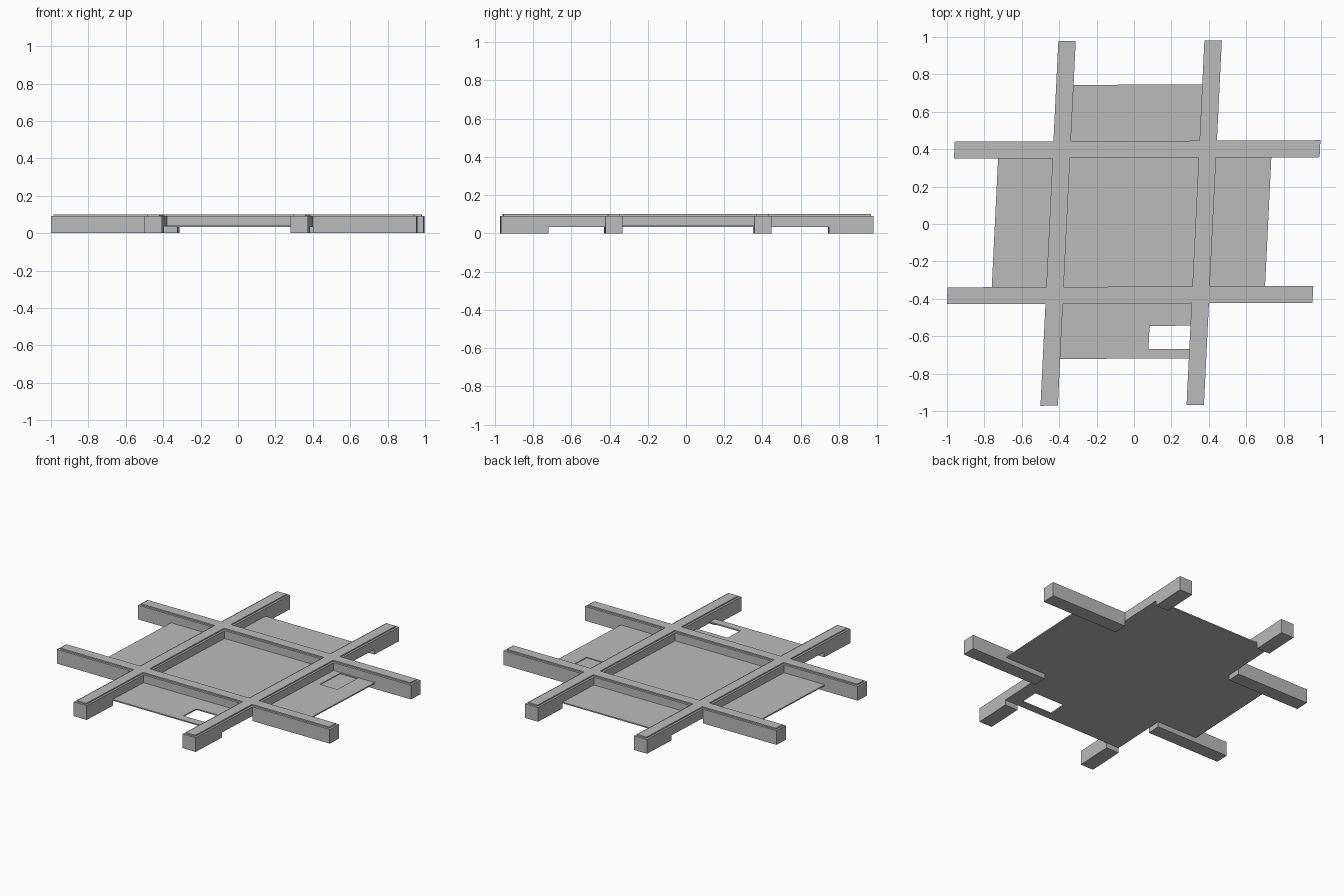
import bpy, bmesh
from mathutils import Matrix, Vector

cube = bpy.data.objects.get("Cube")
if cube:
    bpy.data.objects.remove(cube, do_unlink=True)

grey = bpy.data.materials.new("plain grey")
grey.use_nodes = True
COLOUR = (0.5, 0.5, 0.5, 1)
grey.diffuse_color = COLOUR
grey.node_tree.nodes["Principled BSDF"].inputs["Base Color"].default_value = COLOUR

# The whole layout leans slightly off square
LEAN = Matrix(((1, 0.049, 0), (0.004, 1, 0), (0, 0, 1)))


def lattice(name, xs, ys, zs, filled):
    """Closed shell round the filled cells of an uneven box grid."""
    axes = (xs, ys, zs)
    cells = {(i, j, k) for i in range(len(xs) - 1) for j in range(len(ys) - 1)
             for k in range(len(zs) - 1) if filled(i, j, k)}
    bm = bmesh.new()
    corners = {}

    def corner(key):
        if key not in corners:
            point = Vector([axis[n] for axis, n in zip(axes, key)])
            corners[key] = bm.verts.new(LEAN @ point)
        return corners[key]

    for cell in cells:
        for axis in range(3):
            for side in (0, 1):
                neighbour = list(cell)
                neighbour[axis] += 2 * side - 1
                if tuple(neighbour) in cells:
                    continue
                ring = []
                for a, b in ((0, 0), (1, 0), (1, 1), (0, 1)):
                    key = list(cell)
                    key[axis] += side
                    key[(axis + 1) % 3] += a
                    key[(axis + 2) % 3] += b
                    ring.append(corner(tuple(key)))
                bm.faces.new(ring if side else ring[::-1])
    bmesh.ops.dissolve_limit(bm, angle_limit=0.01, verts=bm.verts, edges=bm.edges)
    bmesh.ops.recalc_face_normals(bm, faces=bm.faces)
    mesh = bpy.data.meshes.new(name)
    bm.to_mesh(mesh)
    bm.free()
    mesh.materials.append(grey)
    obj = bpy.data.objects.new(name, mesh)
    bpy.context.collection.objects.link(obj)
    return obj


# Key lines: outer ends, plate edges and beam sides
X_ENDS, Y_ENDS = (-0.98, 0.975), (-0.97, 0.98)
X_PLATE, Y_PLATE = (-0.744, 0.717), (-0.72, 0.745)
LEFT, RIGHT = (-0.4525, -0.3595), (0.3285, 0.4215)
FRONT, BACK = (-0.425, -0.335), (0.353, 0.444)
UNDER, TOP, CAP = 0.033, 0.092, 0.1
STEP = 0.013

# Crossing beams, with deeper feet outside the plate
xs = [X_ENDS[0], *LEFT, *RIGHT, X_ENDS[1]]
ys = [Y_ENDS[0], Y_PLATE[0], *FRONT, *BACK, Y_PLATE[1], Y_ENDS[1]]


def beam_cell(i, j, k):
    along_x, along_y = j in (2, 4), i in (1, 3)
    if k == 1:
        return along_x or along_y
    return (along_x and i in (0, 4)) or (along_y and j in (0, 6))


lattice("beam_frame", xs, ys, [0, UNDER, TOP], beam_cell)


# Narrower raised strip along the tops of the beams
def inset(pair):
    return pair[0] + STEP, pair[1] - STEP


x_in, y_in = inset(X_ENDS), inset(Y_ENDS)
lattice("beam_caps",
        [x_in[0], *inset(LEFT), *inset(RIGHT), x_in[1]],
        [y_in[0], *inset(FRONT), *inset(BACK), y_in[1]],
        [TOP, CAP], lambda i, j, k: i in (1, 3) or j in (1, 3))

# Cross-shaped floor plate, with a through opening and a shallow recess
HOLE_X, HOLE_Y = (0.11, RIGHT[0]), (-0.67, -0.545)
PIT_X, PIT_Y = (0.475, 0.6), (0.15, 0.345)
xs = [X_PLATE[0], LEFT[0], *HOLE_X, RIGHT[1], *PIT_X, X_PLATE[1]]
ys = [Y_PLATE[0], *HOLE_Y, FRONT[1], *PIT_Y, BACK[0], Y_PLATE[1]]


def plate_cell(i, j, k):
    if (i, j) == (2, 1):
        return False
    if (i, j) == (5, 4):
        return k == 0
    return i in (1, 2, 3) or j in (3, 4, 5)


lattice("floor_plate", xs, ys, [UNDER, 0.036, 0.041], plate_cell)
